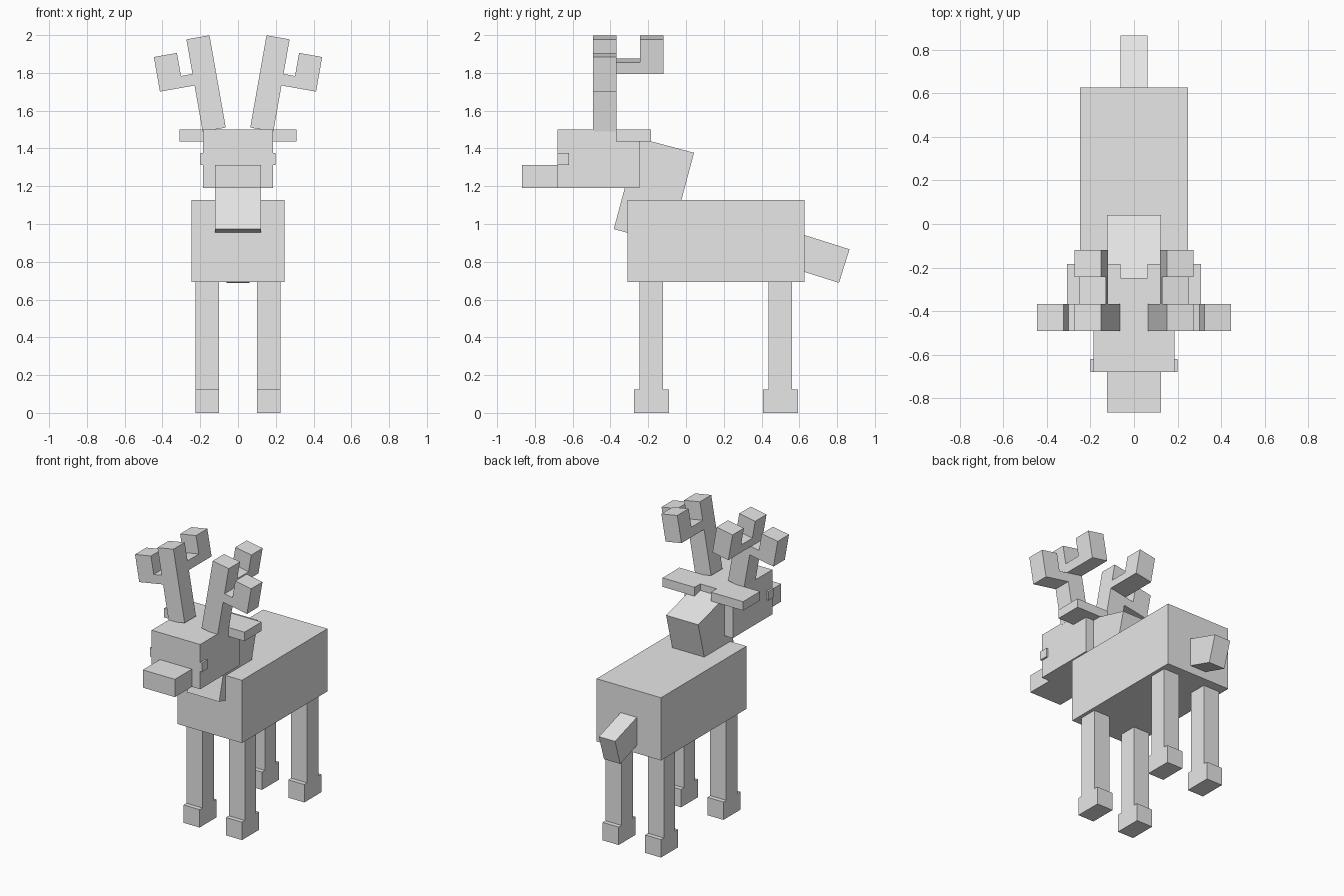
import bpy
import math
from mathutils import Matrix, Vector

if "Cube" in bpy.data.objects:
    bpy.data.objects.remove(bpy.data.objects["Cube"])

grey = bpy.data.materials.new("light_grey")
grey.diffuse_color = (0.8, 0.8, 0.8, 1)
grey.use_nodes = True
grey.node_tree.nodes["Principled BSDF"].inputs["Base Color"].default_value = grey.diffuse_color

CUBE_FACES = [(0, 1, 3, 2), (4, 6, 7, 5), (0, 4, 5, 1),
              (2, 3, 7, 6), (0, 2, 6, 4), (1, 5, 7, 3)]


def box(name, x, y, z, matrix=None):
    """Box from three (low, high) ranges, optionally placed by a matrix."""
    verts = [Vector((a, b, c)) for a in x for b in y for c in z]
    if matrix:
        verts = [matrix @ v for v in verts]
    mesh = bpy.data.meshes.new(name)
    mesh.from_pydata(verts, [], CUBE_FACES)
    mesh.materials.append(grey)
    obj = bpy.data.objects.new(name, mesh)
    bpy.context.collection.objects.link(obj)
    return obj


def pair(name, x, y, z, matrix=None):
    """Box on the right side and its mirror image on the left."""
    box(name + "_right", x, y, z, matrix)
    left = box(name + "_left", x, y, z, matrix)
    left.data.transform(Matrix.Scale(-1, 4, (1, 0, 0)))
    left.data.flip_normals()


def tilt(center, degrees, axis):
    return Matrix.Translation(center) @ Matrix.Rotation(math.radians(degrees), 4, axis)


# Torso, leaning neck and drooping tail
box("body", (-0.247, 0.247), (-0.31, 0.627), (0.692, 1.127))
box("neck", (-0.123, 0.123), (-0.153, 0.153), (-0.25, 0.25),
    tilt((0, -0.17, 1.175), -15, 'X'))
box("tail", (-0.062, 0.062), (-0.155, 0.155), (-0.093, 0.093),
    tilt((0, 0.69, 0.824), -17.5, 'X'))

# Legs with wider hooves
for label, y in (("front", -0.183), ("rear", 0.5)):
    pair(label + "_leg", (0.101, 0.224), (y - 0.062, y + 0.062), (0.124, 0.692))
    pair(label + "_hoof", (0.101, 0.224), (y - 0.093, y + 0.093), (0, 0.124))

# Head, snout, ears and eyes
box("head", (-0.186, 0.186), (-0.68, -0.247), (1.19, 1.5))
box("snout", (-0.123, 0.123), (-0.867, -0.68), (1.19, 1.313))
pair("ear", (0.063, 0.309), (-0.37, -0.184), (1.438, 1.5))
pair("eye", (0.186, 0.199), (-0.68, -0.62), (1.313, 1.375))

# Antlers: leaning beam, outer hooked tine and rear hooked tine
lean = tilt((0.169, -0.43, 1.744), 10, 'Y')
W = 0.062
pair("antler_beam", (-W, W), (-W, W), (-4 * W, 4 * W), lean)
pair("outer_tine_arm", (W, 2 * W), (-W, W), (0, W), lean)
pair("outer_tine_tip", (2 * W, 4 * W), (-W, W), (0, 3 * W), lean)
pair("rear_tine_arm", (-W, W), (W, 3 * W), (W, 2 * W), lean)
pair("rear_tine_tip", (-W, W), (3 * W, 5 * W), (W, 4 * W), lean)
